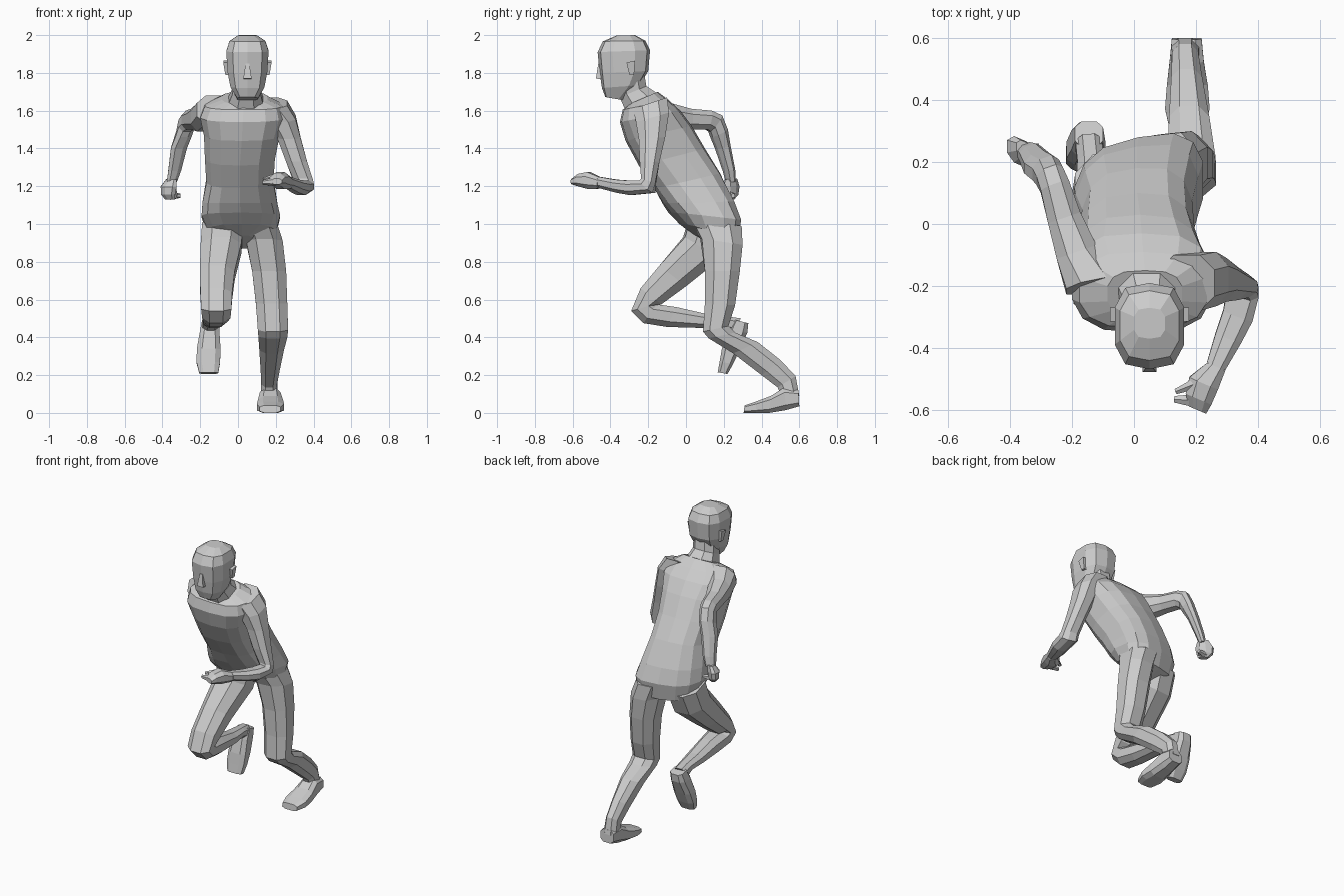
import bpy, bmesh, math
from mathutils import Vector


def loft(name, rings, n=8, p=0.85, phase=0.5):
    """Skin a closed body through rings of
    (centre x, half width, front y, front z, back y, back z, yaw)."""
    bm = bmesh.new()
    loops = []
    for cx, w, yf, zf, yb, zb, yaw in rings:
        c = Vector((cx, (yf + yb) / 2, (zf + zb) / 2))
        depth = Vector((0, (yf - yb) / 2, (zf - zb) / 2))
        side = Vector((math.cos(yaw), math.sin(yaw), 0)) * w
        k = 1 / math.cos(math.pi / n) if phase else 1   # reach the full size with flat sides
        loop = []
        for i in range(n):
            a = 2 * math.pi * (i + phase) / n
            s, d = math.cos(a), math.sin(a)
            s = math.copysign(min(1, abs(s * k) ** p), s)
            d = math.copysign(min(1, abs(d * k) ** p), d)
            loop.append(bm.verts.new(c + side * s + depth * d))
        loops.append(loop)
    for a, b in zip(loops, loops[1:]):
        for i in range(n):
            j = (i + 1) % n
            bm.faces.new((a[i], a[j], b[j], b[i]))
    bm.faces.new(loops[0])
    bm.faces.new(loops[-1])
    bmesh.ops.recalc_face_normals(bm, faces=bm.faces)
    me = bpy.data.meshes.new(name)
    bm.to_mesh(me)
    bm.free()
    ob = bpy.data.objects.new(name, me)
    bpy.context.collection.objects.link(ob)
    return ob


def rod(name, a, b, r1, r2):
    """Tapered six-sided rod between two points."""
    a, b = Vector(a), Vector(b)
    bpy.ops.mesh.primitive_cone_add(vertices=6, radius1=r1, radius2=r2,
                                    depth=(b - a).length, location=(a + b) / 2)
    ob = bpy.context.object
    ob.name = name
    ob.rotation_euler = (b - a).to_track_quat('Z', 'Y').to_euler()


# torso, leaning forward with the hips turned
loft("torso", [
    (.02, .07, .05, .94, .17, .87, .2),
    (.02, .185, -.02, 1.0, .26, .91, .2),
    (.015, .212, -.08, 1.06, .28, 1.02, .2),
    (.01, .20, -.12, 1.11, .25, 1.12, .15),
    (.01, .178, -.17, 1.19, .18, 1.27, .08),
    (.01, .185, -.25, 1.31, .10, 1.40, .03),
    (.02, .20, -.32, 1.44, .03, 1.52, 0),
    (.025, .225, -.35, 1.54, -.03, 1.60, 0),
    (.03, .205, -.335, 1.605, -.09, 1.655, 0),
    (.035, .12, -.30, 1.635, -.15, 1.70, 0)], n=14, p=.75)

# neck and head
loft("neck", [
    (.04, .095, -.32, 1.60, -.15, 1.69, 0),
    (.045, .075, -.35, 1.67, -.21, 1.73, 0),
    (.05, .075, -.36, 1.72, -.22, 1.79, 0)])
loft("head", [
    (.05, .055, -.427, 1.672, -.33, 1.655, 0),
    (.05, .09, -.445, 1.72, -.245, 1.735, 0),
    (.05, .105, -.457, 1.80, -.20, 1.81, 0),
    (.05, .112, -.468, 1.91, -.19, 1.92, 0),
    (.05, .095, -.44, 1.967, -.215, 1.97, 0),
    (.05, .05, -.37, 1.997, -.27, 2.0, 0)], n=10, p=.75)
loft("nose", [
    (.05, .022, -.477, 1.77, -.43, 1.765, 0),
    (.05, .010, -.464, 1.85, -.43, 1.85, 0)], n=4)
for s, label in ((-1, "left"), (1, "right")):
    loft(label + "_ear", [
        (.05 + s * .105, .012, -.30, 1.79, -.275, 1.79, 0),
        (.05 + s * .110, .018, -.315, 1.855, -.27, 1.865, 0)], n=4)

# standing leg, pushed back
loft("back_leg", [
    (.105, .10, .03, 1.02, .29, .99, .1),
    (.14, .097, .08, .92, .295, .89, .1),
    (.165, .09, .10, .75, .285, .75, 0),
    (.178, .083, .10, .58, .26, .57, 0),
    (.185, .08, .09, .43, .225, .46, 0),
    (.185, .077, .12, .395, .26, .425, 0),
    (.178, .065, .25, .315, .38, .375, 0),
    (.17, .05, .40, .20, .50, .28, 0),
    (.165, .042, .485, .135, .58, .195, 0),
    (.165, .045, .51, .08, .60, .09, 0)])
loft("back_foot", [
    (.17, .048, .60, .035, .595, .12, 0),
    (.17, .055, .53, .015, .52, .135, 0),
    (.172, .066, .44, 0, .45, .09, 0),
    (.172, .072, .37, 0, .37, .06, 0),
    (.17, .055, .305, 0, .31, .04, 0)], p=.65)

# swinging leg, knee forward
loft("front_leg", [
    (-.08, .11, .02, 1.03, .23, .95, .1),
    (-.09, .108, -.01, .93, .17, .81, .1),
    (-.11, .092, -.14, .78, 0, .67, 0),
    (-.115, .084, -.24, .66, -.13, .575, 0),
    (-.115, .08, -.29, .54, -.165, .575, 0),
    (-.115, .075, -.225, .475, -.155, .575, 0),
    (-.12, .065, -.10, .455, -.05, .56, 0),
    (-.13, .055, .08, .45, .10, .525, .1),
    (-.14, .043, .19, .45, .22, .51, .1),
    (-.147, .042, .23, .43, .29, .50, .1)])
loft("front_foot", [
    (-.145, .045, .25, .495, .33, .475, 0),
    (-.15, .052, .215, .43, .325, .425, 0),
    (-.155, .063, .19, .34, .285, .335, 0),
    (-.157, .062, .178, .27, .25, .26, 0),
    (-.155, .05, .168, .215, .22, .206, 0)], p=.65)

# arm swung forward, bent at the elbow
loft("forward_arm", [
    (.17, .09, -.28, 1.61, -.10, 1.67, 0),
    (.23, .075, -.265, 1.54, -.09, 1.59, 0),
    (.27, .062, -.25, 1.45, -.11, 1.46, 0),
    (.31, .056, -.245, 1.33, -.14, 1.33, 0),
    (.345, .052, -.235, 1.24, -.16, 1.22, -.1),
    (.352, .052, -.24, 1.23, -.17, 1.165, -.3),
    (.335, .05, -.30, 1.23, -.29, 1.153, -.35),
    (.305, .044, -.37, 1.235, -.36, 1.165, -.35),
    (.265, .032, -.46, 1.25, -.455, 1.19, -.4)])
loft("forward_hand", [
    (.265, .032, -.46, 1.25, -.46, 1.187, -.4),
    (.225, .05, -.515, 1.275, -.51, 1.185, -.4),
    (.208, .045, -.565, 1.265, -.565, 1.20, -.4),
    (.205, .03, -.60, 1.24, -.60, 1.21, -.4)])
rod("forward_thumb", (.21, -.51, 1.25), (.135, -.54, 1.235), .022, .01)
rod("forward_finger", (.20, -.57, 1.225), (.13, -.565, 1.22), .025, .012)

# arm swung back, bent at the elbow
loft("rear_arm", [
    (-.13, .09, -.22, 1.53, -.18, 1.68, .2),
    (-.185, .068, -.09, 1.49, -.09, 1.64, .33),
    (-.225, .055, .02, 1.50, .02, 1.61, .33),
    (-.255, .048, .11, 1.50, .13, 1.60, .33),
    (-.272, .045, .125, 1.49, .185, 1.575, .33),
    (-.285, .045, .135, 1.46, .215, 1.50, .33),
    (-.312, .045, .16, 1.40, .23, 1.41, .33),
    (-.335, .036, .20, 1.28, .255, 1.29, .33),
    (-.35, .028, .215, 1.22, .26, 1.225, .33)])
loft("rear_hand", [
    (-.352, .03, .21, 1.235, .265, 1.24, -.4),
    (-.367, .046, .19, 1.195, .275, 1.20, -.4),
    (-.37, .04, .195, 1.155, .27, 1.155, -.4),
    (-.36, .028, .21, 1.13, .25, 1.13, -.4)])
rod("rear_thumb", (-.35, .21, 1.20), (-.325, .235, 1.14), .02, .01)
rod("rear_finger", (-.36, .24, 1.15), (-.305, .25, 1.15), .022, .012)
